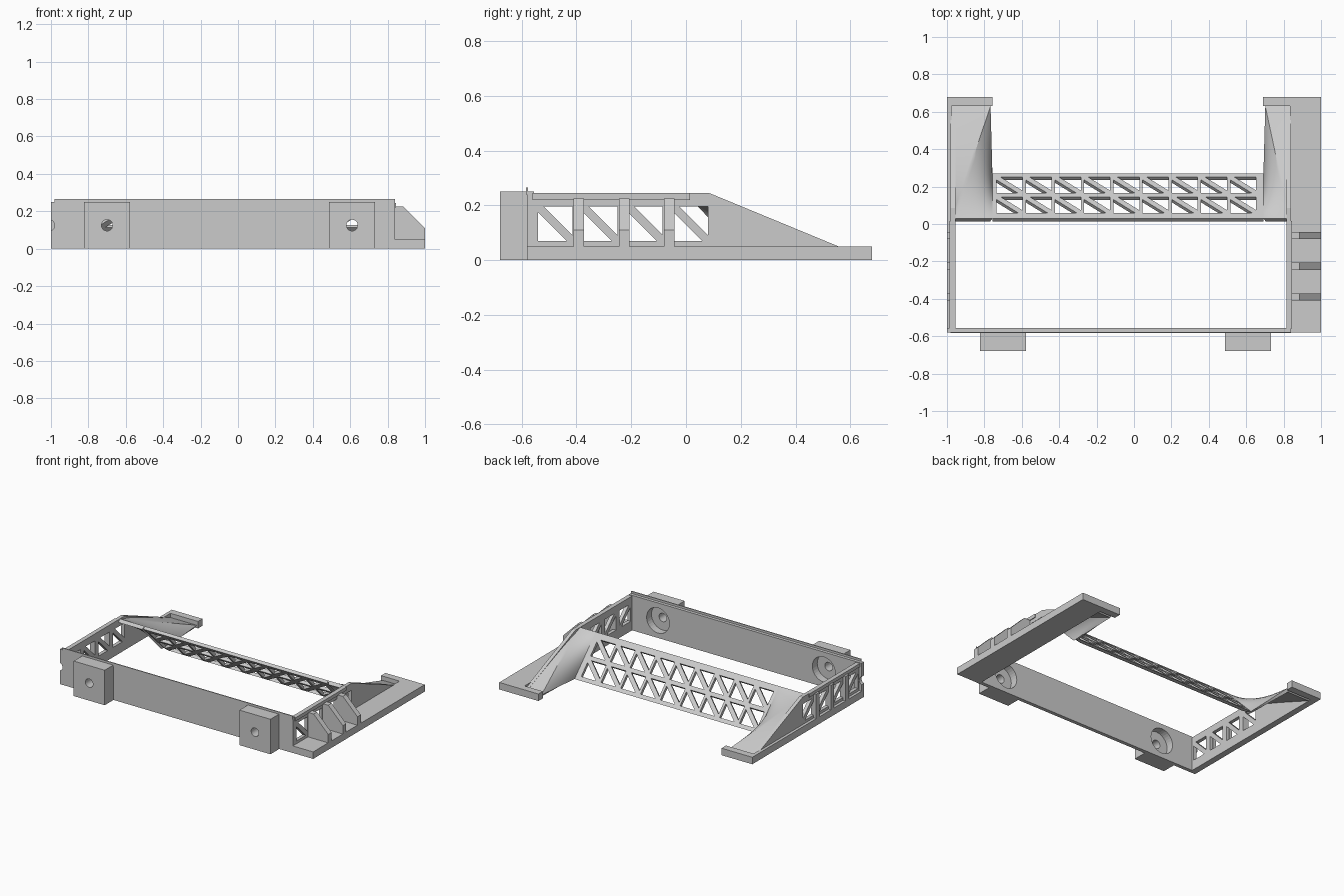
import bpy, bmesh, math
from mathutils import Vector, Matrix

if "Cube" in bpy.data.objects:
    bpy.data.objects.remove(bpy.data.objects["Cube"])

X, Y, Z = Vector((1, 0, 0)), Vector((0, 1, 0)), Vector((0, 0, 1))


def finish(name, bm):
    """Clamp to the ground, clean up and link."""
    for v in bm.verts:
        v.co.z = max(v.co.z, 0)
    bmesh.ops.remove_doubles(bm, verts=bm.verts[:], dist=1e-5)
    bmesh.ops.recalc_face_normals(bm, faces=bm.faces[:])
    me = bpy.data.meshes.new(name)
    bm.to_mesh(me)
    bm.free()
    ob = bpy.data.objects.new(name, me)
    bpy.context.collection.objects.link(ob)
    return ob


def box(name, x0, x1, y0, y1, z0, z1):
    bm = bmesh.new()
    size = Matrix.Diagonal((x1 - x0, y1 - y0, z1 - z0, 1))
    mid = Matrix.Translation(((x0 + x1) / 2, (y0 + y1) / 2, (z0 + z1) / 2))
    bmesh.ops.create_cube(bm, size=1, matrix=mid @ size)
    return finish(name, bm)


def plate(name, loops, origin, eu, ev, depth):
    """Extruded 2D outline (first loop) with holes (other loops)."""
    cu = bpy.data.curves.new(name, 'CURVE')
    cu.dimensions, cu.fill_mode, cu.extrude = '2D', 'BOTH', abs(depth) / 2
    for loop in loops:
        sp = cu.splines.new('POLY')
        sp.points.add(len(loop) - 1)
        for p, (u, v) in zip(sp.points, loop):
            p.co = (u, v, 0, 1)
        sp.use_cyclic_u = True
    tmp = bpy.data.objects.new(name + "_outline", cu)
    bpy.context.collection.objects.link(tmp)
    dg = bpy.context.evaluated_depsgraph_get()
    me = bpy.data.meshes.new_from_object(tmp.evaluated_get(dg))
    n = eu.cross(ev)
    o = Vector(origin) + n * depth / 2
    me.transform(Matrix((eu, ev, n)).transposed().to_4x4())
    me.transform(Matrix.Translation(o))
    bm = bmesh.new()
    bm.from_mesh(me)
    for f in bm.faces:
        f.smooth = False
    bpy.data.objects.remove(tmp)
    bpy.data.curves.remove(cu)
    bpy.data.meshes.remove(me)
    return finish(name, bm)


def rect(u0, u1, v0, v1):
    return [(u0, v0), (u1, v0), (u1, v1), (u0, v1)]


def circle(u, v, r, n=32):
    return [(u + r * math.cos(2 * math.pi * i / n), v + r * math.sin(2 * math.pi * i / n)) for i in range(n)]


def braced(u0, u1, v0, v1, t, rising=False):
    """Two triangular holes leaving a diagonal bar of width t."""
    w, h = u1 - u0, v1 - v0
    d = math.hypot(w, h)
    a, b = t / 2 * d / h, t / 2 * d / w
    tris = [[(u0, v0), (u1 - a, v0), (u0, v1 - b)],
            [(u1, v1), (u0 + a, v1), (u1, v0 + b)]]
    if rising:
        tris = [[(u, v0 + v1 - v) for u, v in t3] for t3 in tris]
    return tris


# Front wall with a half-round bite in its left end, plus thin top lip
MOUNTS = (-0.70, 0.61)
bite = [(-1.01 + 0.03 * math.cos(a), 0.125 + 0.03 * math.sin(a))
        for a in [math.radians(70 - 14 * i) for i in range(11)]]
wall = [(-1, 0), (0.84, 0), (0.84, 0.25), (-1, 0.25)] + bite
plate("front_wall", [wall] + [circle(m, 0.125, 0.09) for m in MOUNTS],
      (0, -0.555, 0), X, Z, 0.026)
box("front_lip", -0.98, 0.84, -0.584, -0.577, 0.24, 0.265)

# Mounting blocks with counterbored screw holes
for side, m in zip(("left", "right"), MOUNTS):
    sq = rect(m - 0.1225, m + 0.1225, 0, 0.25)
    plate(side + "_block_counterbore", [sq, circle(m, 0.125, 0.09)],
          (0, -0.58, 0), X, Z, 0.03)
    plate(side + "_block", [sq, circle(m, 0.125, 0.03)],
          (0, -0.61, 0), X, Z, 0.07)

# Side walls with braced windows
outline = [(-0.58, 0), (0.65, 0), (0.63, 0.02), (0.085, 0.245), (-0.58, 0.245)]
windows = []
for i in range(4):
    y = -0.54 + 0.165 * i
    windows += braced(y, y + 0.125, 0.07, 0.195, 0.03)
plate("left_wall", [outline] + windows, (-0.98, 0, 0), Y, Z, 0.025)
plate("right_wall", [outline] + windows, (0.815, 0, 0), Y, Z, 0.025)
box("left_top_band", -0.986, -0.975, -0.56, 0.015, 0.22, 0.245)
box("right_top_band", 0.835, 0.846, -0.56, 0.015, 0.22, 0.245)

# Bottom flanges, end lips and ribs
box("left_flange", -1, -0.975, -0.58, 0.68, 0, 0.05)
box("right_flange", 0.835, 1, -0.58, 0.68, 0, 0.05)
box("left_end_lip", -1, -0.757, 0.63, 0.68, 0, 0.05)
box("right_end_lip", 0.69, 0.85, 0.63, 0.68, 0, 0.05)
gusset = [(0.835, 0.045), (1, 0.045), (1, 0.11), (0.885, 0.225), (0.835, 0.225)]
for i in range(3):
    y = -0.41 + 0.165 * i
    box(f"left_rib_{i}", -1, -0.975, y, y + 0.038, 0.045, 0.225)
    plate(f"right_gusset_{i}", [gusset], (0, y + 0.038, 0), X, Z, 0.038)

# Sloping lattice panel at the back
slope = Vector((0, 0.24, -0.245))
length = slope.length
holes = []
for row in ((0.06, 0.145), (0.165, 0.25)):
    v0, v1 = [(y - 0.03) * length / 0.24 for y in row]
    for i in range(9):
        u = -0.735 + 0.1563 * i
        # v runs downhill, which is towards +y in the top view
        holes += braced(u, u + 0.138, v0, v1, 0.03)
plate("lattice_panel", [rect(-0.757, 0.692, 0, length)] + holes,
      (0, 0.03, 0.245), X, slope.normalized(), -0.022)


# Flared corner shells: ruled from panel edge to ridge to side wall
def flare(name, outer, inner, s):
    rails = [((inner, 0.03, 0.245), (inner, 0.27, 0.0)),
             ((outer - s * 0.01, 0.03, 0.245), (inner + s * 0.01, 0.63, 0.02)),
             ((outer, 0.085, 0.245), (outer, 0.63, 0.02))]
    rails = [(Vector(a), Vector(b)) for a, b in rails]
    bm = bmesh.new()
    n = 14
    rows = []
    for (a0, b0), (a1, b1) in zip(rails, rails[1:]):
        for i in range(n + 1):
            if rows and i == 0:
                continue
            k = i / n
            a, b = a0.lerp(a1, k), b0.lerp(b1, k)
            rows.append([bm.verts.new(a.lerp(b, j / n)) for j in range(n + 1)])
    for p, q in zip(rows, rows[1:]):
        for j in range(n):
            bm.faces.new((p[j], p[j + 1], q[j + 1], q[j]))
    ret = bmesh.ops.extrude_face_region(bm, geom=bm.faces[:])
    for v in ret["geom"]:
        if isinstance(v, bmesh.types.BMVert):
            v.co += Vector((0, -0.016, -0.02))
            v.co.x += s * 0.012 if abs(v.co.x) < abs(outer) - 0.02 else 0
    ob = finish(name, bm)
    for o in bpy.context.selected_objects:
        o.select_set(False)
    ob.select_set(True)
    bpy.context.view_layer.objects.active = ob
    bpy.ops.object.shade_smooth_by_angle(angle=math.radians(25))


flare("left_flare", -0.98, -0.757, -1)
flare("right_flare", 0.84, 0.692, 1)
